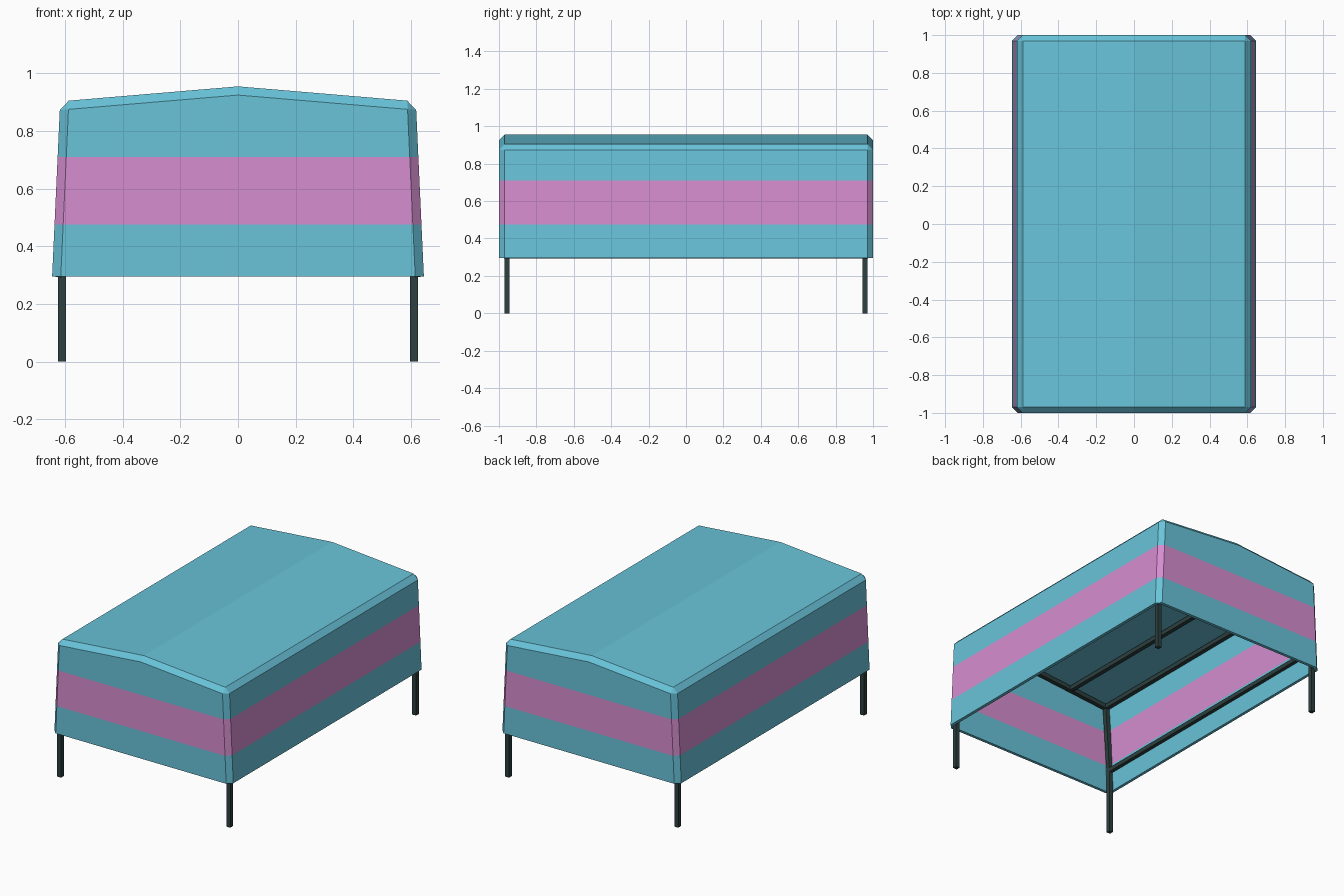
import bpy, bmesh
from mathutils import Vector, Matrix

if "Cube" in bpy.data.objects:
    bpy.data.objects.remove(bpy.data.objects["Cube"])


def material(name, rgb):
    m = bpy.data.materials.new(name)
    m.diffuse_color = (*rgb, 1)
    m.use_nodes = True
    m.node_tree.nodes["Principled BSDF"].inputs["Base Color"].default_value = m.diffuse_color
    return m


TEAL = material("teal fabric", (0.141, 0.55, 0.70))
PINK = material("pink stripe", (0.67, 0.27, 0.63))
DARK = material("dark frame", (0.026, 0.05, 0.05))


def add_object(name, bm, mats):
    me = bpy.data.meshes.new(name)
    bm.to_mesh(me)
    bm.free()
    for m in mats:
        me.materials.append(m)
    ob = bpy.data.objects.new(name, me)
    bpy.context.collection.objects.link(ob)
    return ob


# Fabric cover: gabled prism without a floor, chamfered edges, striped band
bm = bmesh.new()
profile = [(-0.645, 0.295), (-0.617, 0.903), (0, 0.955), (0.617, 0.903), (0.645, 0.295)]
front, back = ([bm.verts.new((x, y, z)) for x, z in profile] for y in (-1, 1))
bm.faces.new(front)
bm.faces.new(back)
for i in range(4):
    bm.faces.new((front[i], front[i + 1], back[i + 1], back[i]))
bmesh.ops.recalc_face_normals(bm, faces=bm.faces)
ridge = {front[2], back[2]}
edges = [e for e in bm.edges if not e.is_boundary and set(e.verts) != ridge]
bmesh.ops.bevel(bm, geom=edges, offset=0.03, segments=1, affect='EDGES', profile=0.5)
for h in (0.475, 0.71):
    bmesh.ops.bisect_plane(bm, geom=bm.verts[:] + bm.edges[:] + bm.faces[:],
                           plane_co=(0, 0, h), plane_no=(0, 0, 1))
bmesh.ops.recalc_face_normals(bm, faces=bm.faces)
if sum(f.normal.z * f.calc_area() for f in bm.faces) < 0:
    bmesh.ops.reverse_faces(bm, faces=bm.faces)
for f in bm.faces:
    zs = [v.co.z for v in f.verts]
    f.material_index = int(min(zs) > 0.47 and max(zs) < 0.715)
cover = add_object("cover", bm, [TEAL, PINK])
solid = cover.modifiers.new("thickness", 'SOLIDIFY')
solid.thickness = 0.02
solid.offset = -1
solid.use_even_offset = True
solid.material_offset_rim = -1


# Frame bars: square tubes between two points
def bar(name, a, b, w=0.028):
    a, b = Vector(a), Vector(b)
    d = (b - a).normalized()
    side = d.cross(Vector((0, 1, 0)) if abs(d.y) < 0.9 else Vector((0, 0, 1))).normalized()
    up = side.cross(d)
    rot = Matrix((side, up, d)).transposed().to_4x4()
    bm = bmesh.new()
    bmesh.ops.create_cube(bm, size=1, matrix=Matrix.Translation((a + b) / 2) @ rot
                          @ Matrix.Diagonal((w, w, (b - a).length, 1)))
    bmesh.ops.recalc_face_normals(bm, faces=bm.faces)
    return add_object(name, bm, [DARK])


Y = 0.957
for sx in (-1, 1):
    s = "left" if sx < 0 else "right"
    for y, e in ((-Y, "front"), (Y, "back")):
        # leg: upright foot, then leaning post, then sloped gable rail
        bar(f"{e}_{s}_leg", (sx * 0.61, y, 0), (sx * 0.61, y, 0.43))
        bar(f"{e}_{s}_post", (sx * 0.61, y, 0.42), (sx * 0.58, y, 0.875))
        bar(f"{e}_{s}_gable_rail", (sx * 0.58, y, 0.865), (0, y, 0.915))
    # lengthwise rails
    for name, x, z in (("lower_rail", 0.61, 0.43), ("eave_rail", 0.58, 0.865),
                       ("roof_rail", 0.30, 0.89)):
        bar(f"{s}_{name}", (sx * x, -Y, z), (sx * x, Y, z))
bar("ridge_rail", (0, -Y, 0.915), (0, Y, 0.915))
